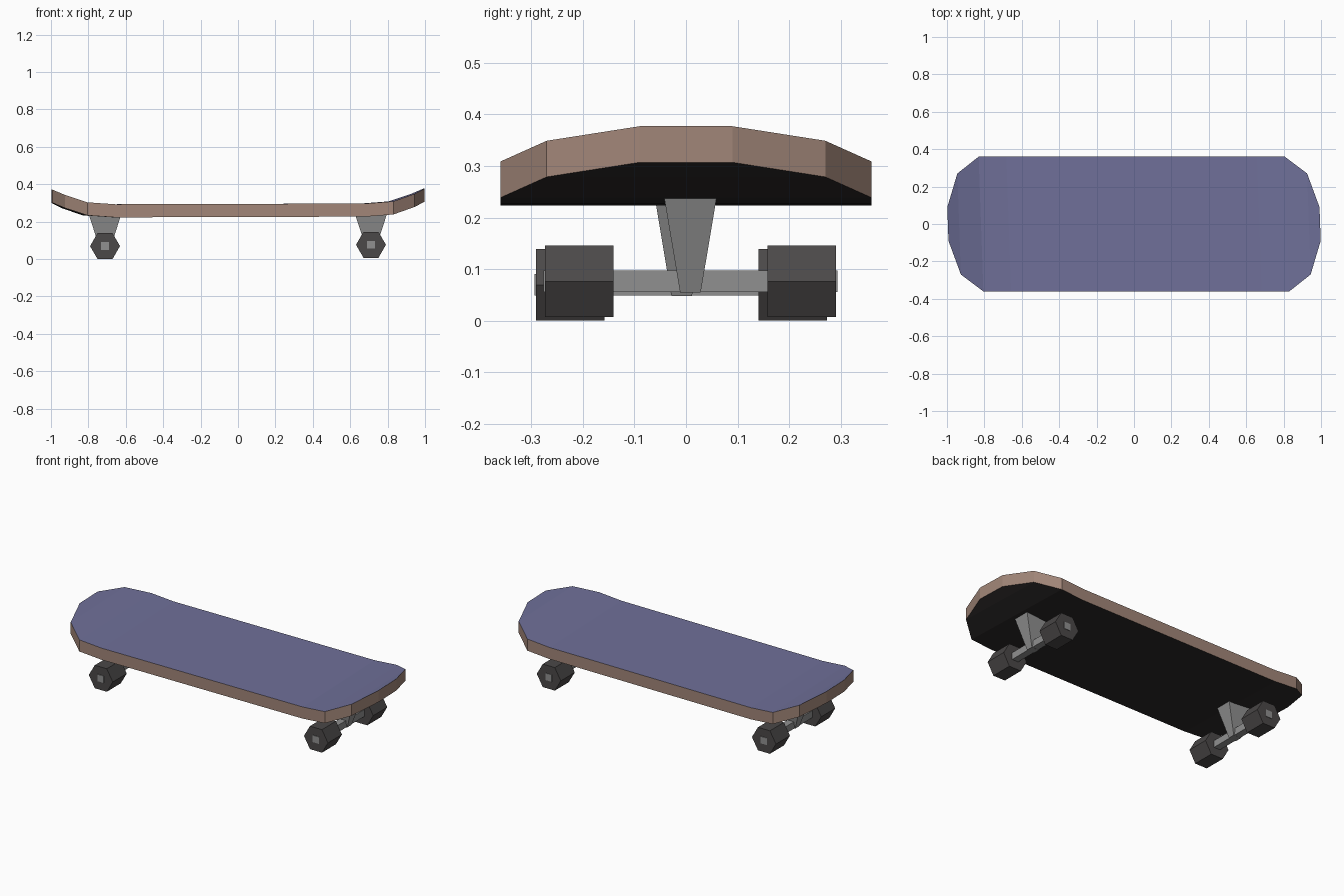
import bpy, bmesh
from math import cos, sin, radians

if "Cube" in bpy.data.objects:
    bpy.data.objects.remove(bpy.data.objects["Cube"])


def material(name, rgb):
    m = bpy.data.materials.new(name)
    m.diffuse_color = (*rgb, 1)
    m.use_nodes = True
    m.node_tree.nodes["Principled BSDF"].inputs["Base Color"].default_value = m.diffuse_color
    return m


PURPLE = material("grip purple", (0.16, 0.163, 0.32))
WOOD = material("wood brown", (0.36, 0.24, 0.19))
BLACK = material("underside black", (0.025, 0.022, 0.022))
WHEEL = material("wheel charcoal", (0.07, 0.065, 0.065))
METAL = material("truck grey", (0.28, 0.28, 0.28))


def make(name, verts, faces, mats):
    me = bpy.data.meshes.new(name)
    me.from_pydata(verts, [], faces)
    bm = bmesh.new()
    bm.from_mesh(me)
    bmesh.ops.recalc_face_normals(bm, faces=bm.faces)
    bm.to_mesh(me)
    bm.free()
    for m in mats:
        me.materials.append(m)
    ob = bpy.data.objects.new(name, me)
    bpy.context.collection.objects.link(ob)
    return ob


def loft(name, rings, mats):
    """Skin equal-sized closed rings and cap both ends."""
    n = len(rings[0])
    verts = [v for r in rings for v in r]
    faces = [(k * n + i, k * n + (i + 1) % n, (k + 1) * n + (i + 1) % n, (k + 1) * n + i)
             for k in range(len(rings) - 1) for i in range(n)]
    last = (len(rings) - 1) * n
    faces += [tuple(range(n)), tuple(range(last, last + n))]
    return make(name, verts, faces, mats)


# Deck: cross-section stations (x, half width, top z), mirrored end to end
half = [(0.995, 0.09, 0.374), (0.935, 0.27, 0.346), (0.818, 0.36, 0.306), (0.67, 0.36, 0.295)]
stations = [(-x, w, z) for x, w, z in half] + half[::-1]
THICK = 0.07
rings = []
for x, w, z in stations:
    z += 0.003 * x
    rings.append([(x - 0.035 * y, y, z - t)
                  for y, t in ((-w, 0), (w, 0), (w, THICK), (-w, THICK))])
deck = loft("deck", rings, [WOOD, PURPLE, BLACK])
for p in deck.data.polygons:
    p.material_index = 1 if p.normal.z > 0.5 else 2 if p.normal.z < -0.5 else 0


# Trucks: tapered hanger, square axle and two hexagonal wheels
def rect(cx, cy, z, hx, hy):
    return [(cx + a * hx, cy + b * hy, z) for a, b in ((-1, -1), (1, -1), (1, 1), (-1, 1))]


def bar(name, sides, radius, start, cx, cy, cz, length, mat):
    angles = [radians(start + 360 * i / sides) for i in range(sides)]
    return loft(name, [[(cx + radius * cos(a), y, cz + radius * sin(a)) for a in angles]
                       for y in (cy - length / 2, cy + length / 2)], [mat])


for side, label in ((-1, "left"), (1, "right")):
    cx, cy, dz = side * 0.711, side * 0.0085, 0.0035 + side * 0.0035
    loft(label + "_truck_hanger", [rect(cx, cy, 0.048 + dz, 0.025, 0.02),
                                   rect(cx, cy, 0.233 + dz, 0.085, 0.051)], [METAL])
    bar(label + "_axle", 4, 0.0295, 45, cx, cy, 0.0695 + dz, 0.57, METAL)
    for s, end in ((-1, "front"), (1, "back")):
        bar(f"{label}_{end}_wheel", 6, 0.08, 0, cx, cy + s * 0.2155, 0.0693 + dz, 0.133, WHEEL)
